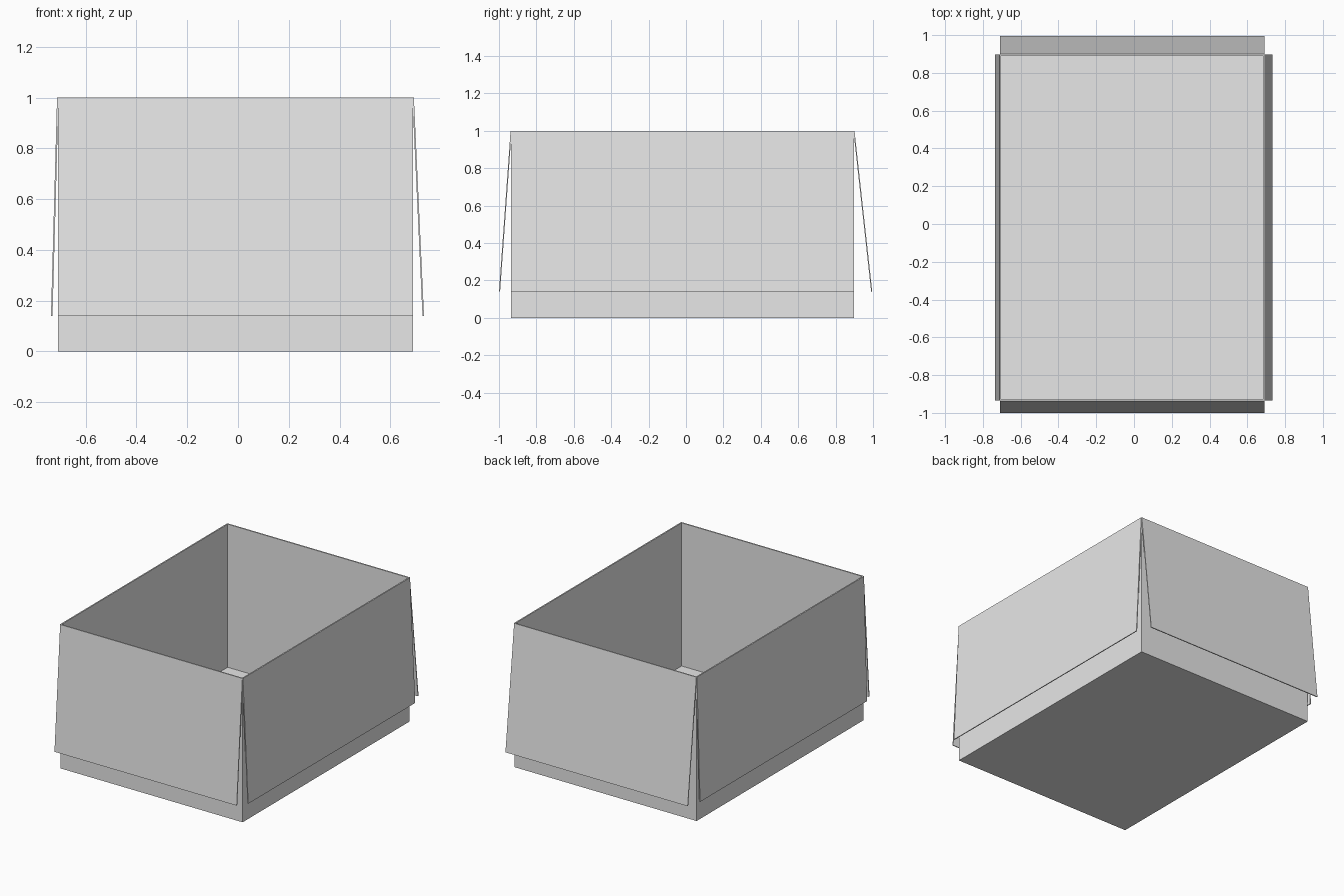
import bpy
import bmesh
from mathutils import Vector

if "Cube" in bpy.data.objects:
    bpy.data.objects.remove(bpy.data.objects["Cube"], do_unlink=True)

# Single plain card colour
card = bpy.data.materials.new("card_grey")
card.use_nodes = True
GREY = (0.8, 0.8, 0.8, 1)
card.diffuse_color = GREY
card.node_tree.nodes["Principled BSDF"].inputs["Base Color"].default_value = GREY

LEFT, RIGHT = 0.69, -0.71
FRONT, BACK = -0.935, 0.898
HEIGHT, HEM = 1.0, 0.14
THICK = 0.006


def finish(name, bm, offset):
    """Turn a sheet into a card panel with real thickness."""
    mesh = bpy.data.meshes.new(name)
    bm.to_mesh(mesh)
    bm.free()
    mesh.materials.append(card)
    obj = bpy.data.objects.new(name, mesh)
    bpy.context.collection.objects.link(obj)
    solid = obj.modifiers.new("card_thickness", "SOLIDIFY")
    solid.thickness = THICK
    solid.offset = offset
    solid.use_even_offset = True
    return obj


# Open box: four walls and a floor, thickened inwards
bm = bmesh.new()
bmesh.ops.create_cube(bm, size=1)
bmesh.ops.scale(bm, vec=(LEFT - RIGHT, BACK - FRONT, HEIGHT), verts=bm.verts)
bmesh.ops.translate(bm, vec=((LEFT + RIGHT) / 2, (FRONT + BACK) / 2, HEIGHT / 2), verts=bm.verts)
lid = [f for f in bm.faces if f.normal.z > 0.5]
bmesh.ops.delete(bm, geom=lid, context="FACES_ONLY")
finish("box_body", bm, -1)


# Flaps: hinged on the rim, hanging outwards
def flap(name, start, end, lean):
    drop = Vector((lean[0], lean[1], HEM - HEIGHT))
    a, b = Vector((*start, HEIGHT)), Vector((*end, HEIGHT))
    bm = bmesh.new()
    bm.faces.new([bm.verts.new(p) for p in (a, a + drop, b + drop, b)])
    finish(name, bm, 0)


flap("front_flap", (RIGHT, FRONT), (LEFT, FRONT), (0, -0.062))
flap("back_flap", (LEFT, BACK), (RIGHT, BACK), (0, 0.095))
flap("left_flap", (LEFT, FRONT), (LEFT, BACK), (0.04, 0))
flap("right_flap", (RIGHT, BACK), (RIGHT, FRONT), (-0.024, 0))
